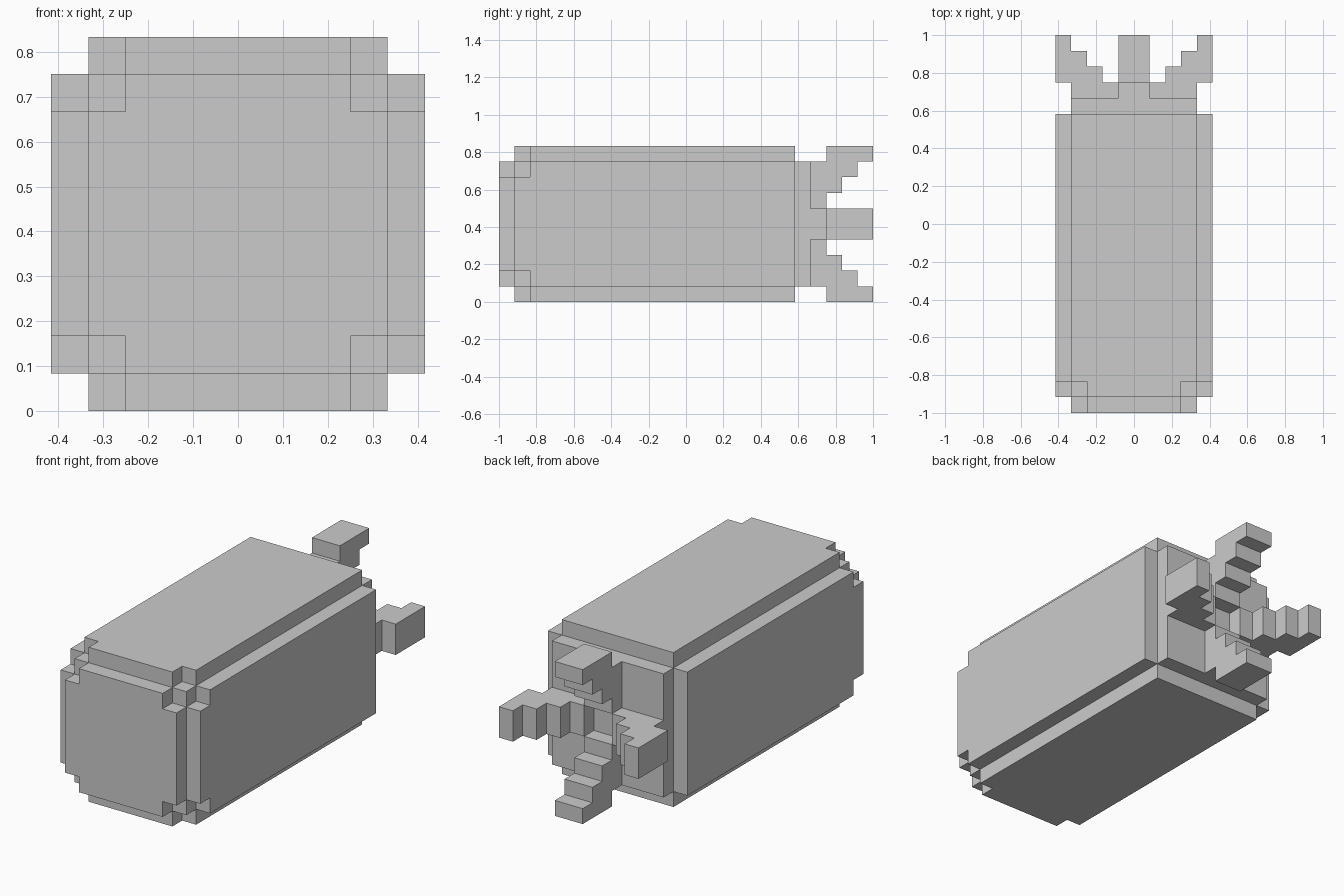
import bpy, bmesh
from mathutils import Vector, Matrix
from math import pi

if "Cube" in bpy.data.objects:
    bpy.data.objects.remove(bpy.data.objects["Cube"])

U = 1 / 12                      # one block of the model
CENTRE = Vector((0, 0, 5))      # body axis, in blocks


def prism(name, outline, place, lo, hi, spin=0):
    """Extrude a 2D outline from lo to hi; place(a, b, d) gives x, y, z about
    the body axis; spin turns the part in quarter turns around that axis."""
    bm = bmesh.new()
    rot = Matrix.Rotation(spin * pi / 2, 3, 'Y')
    verts = [bm.verts.new((rot @ Vector(place(a, b, lo)) + CENTRE) * U) for a, b in outline]
    face = bm.faces.new(verts)
    ext = bmesh.ops.extrude_face_region(bm, geom=[face])
    move = rot @ (Vector(place(0, 0, hi)) - Vector(place(0, 0, lo))) * U
    bmesh.ops.translate(bm, vec=move, verts=[v for v in ext['geom'] if isinstance(v, bmesh.types.BMVert)])
    bmesh.ops.recalc_face_normals(bm, faces=bm.faces)
    mesh = bpy.data.meshes.new(name)
    bm.to_mesh(mesh)
    bm.free()
    obj = bpy.data.objects.new(name, mesh)
    bpy.context.collection.objects.link(obj)
    return obj


def flat(a, b, d):
    return (a, b, d)


def facing(a, b, d):
    return (a, d, b)


# Core of the body
prism("body_core", [(-4, -4), (4, -4), (4, 4), (-4, 4)], facing, -11, 8)

# Nose plate with notched corners
prism("nose_plate", [(-3, -4), (3, -4), (3, -3), (4, -3), (4, 3), (3, 3),
                     (3, 4), (-3, 4), (-3, 3), (-4, 3), (-4, -3), (-3, -3)], facing, -12, -11)

# Four long plates, notched at the front corners
plate = [(-3, -11), (3, -11), (3, -10), (4, -10), (4, 7), (-4, 7), (-4, -10), (-3, -10)]
# Four stepped tail fins: (distance from axis, y)
fin = [(1, 8), (4, 8), (4, 9), (5, 9), (5, 12), (4, 12), (4, 11),
       (3, 11), (3, 10), (2, 10), (2, 9), (1, 9)]
for spin, side in enumerate(("top", "right", "bottom", "left")):
    prism(side + "_plate", plate, flat, 4, 5, spin)
    prism(side + "_fin", fin, lambda r, y, d: (d, y, r), -1, 1, spin)
